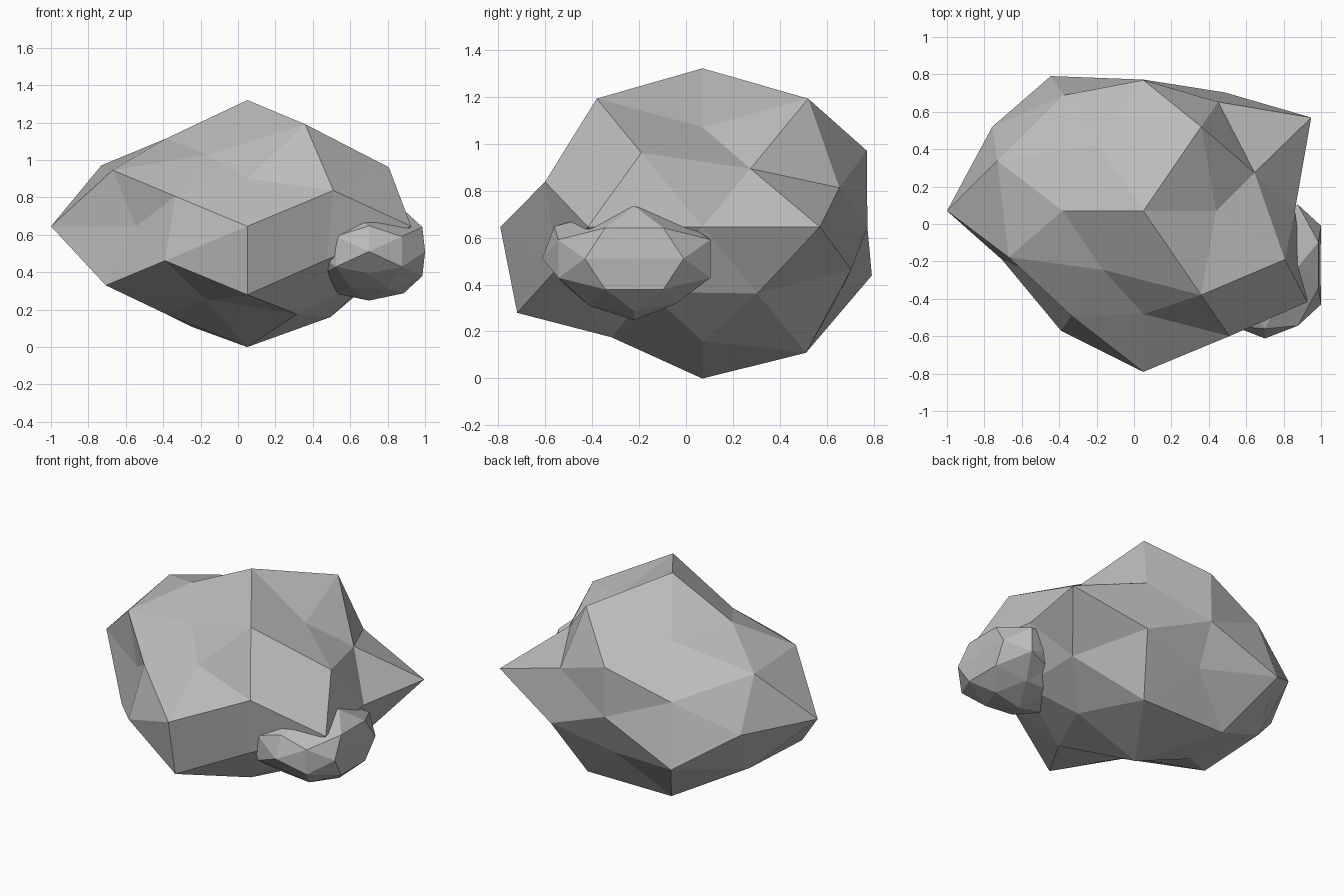
import bpy
import bmesh
from mathutils import Vector

cube = bpy.data.objects.get("Cube")
if cube:
    bpy.data.objects.remove(cube)

stone = bpy.data.materials.new("stone_grey")
stone.use_nodes = True
color = (0.5, 0.5, 0.5, 1)
stone.diffuse_color = color
stone.node_tree.nodes["Principled BSDF"].inputs["Base Color"].default_value = color

# Directions of a twice-divided icosahedron, one representative per family
FAMILIES = {
    "axis_x": (1, 0, 0), "axis_y": (0, 1, 0), "axis_z": (0, 0, 1),
    "corner_xz": (.526, 0, .851), "corner_xy": (.851, .526, 0), "corner_yz": (0, .851, .526),
    "edge_z": (.309, .5, .809), "edge_y": (.5, .809, .309), "edge_x": (.809, .309, .5),
}


def mirrored(point):
    """All sign combinations of a point, negative side first."""
    options = [(-c, c) if c else (0,) for c in point]
    return [Vector((x, y, z)) for x in options[0] for y in options[1] for z in options[2]]


def rock(name, center, size, bumps):
    """A faceted ball whose corners are pushed in or out by the bump factors."""
    bm = bmesh.new()
    factors = []
    for family, point in FAMILIES.items():
        corners = mirrored(point)
        for corner in corners:
            bm.verts.new(corner.normalized())
        factors += bumps.get(family, [1] * len(corners))
    bm.verts.ensure_lookup_table()
    pushed = list(zip(bm.verts[:], factors))
    bmesh.ops.convex_hull(bm, input=bm.verts[:])
    for vert, factor in pushed:
        offset = Vector(c * s for c, s in zip(vert.co, size))
        vert.co = Vector(center) + offset * factor
    bmesh.ops.recalc_face_normals(bm, faces=bm.faces[:])
    mesh = bpy.data.meshes.new(name)
    bm.to_mesh(mesh)
    bm.free()
    mesh.materials.append(stone)
    obj = bpy.data.objects.new(name, mesh)
    bpy.context.collection.objects.link(obj)
    return obj


# Main boulder
rock("boulder", (.05, .07, .645), (1, .9, .675), {
    "axis_x": [1.05, .81], "axis_y": [.956, .78], "axis_z": [.956, 1],
    "corner_xz": [.82, .82, .845, .74],
    "corner_xy": [.7, .95, 1.03, 1.055],
    "corner_yz": [1.03, .72, .77, .914],
    "edge_z": [.72, .7, .98, .79, .86, 1, .98, 1],
    "edge_y": [.88, .77, .99, .85, .85, .92, .87, .8],
    "edge_x": [.935, .89, .91, .965, .82, .935, .84, .735],
})

# Small stone embedded in the side
rock("side_stone", (.7, -.22, .51), (.353, .4, .262), {
    "axis_x": [.8, .84], "axis_y": [.98, .75], "axis_z": [1, .75],
    "corner_yz": [.85, 1, .8, .85],
    "edge_z": [.9, .9, .9, .85, .95, .85, .9, .85],
})
